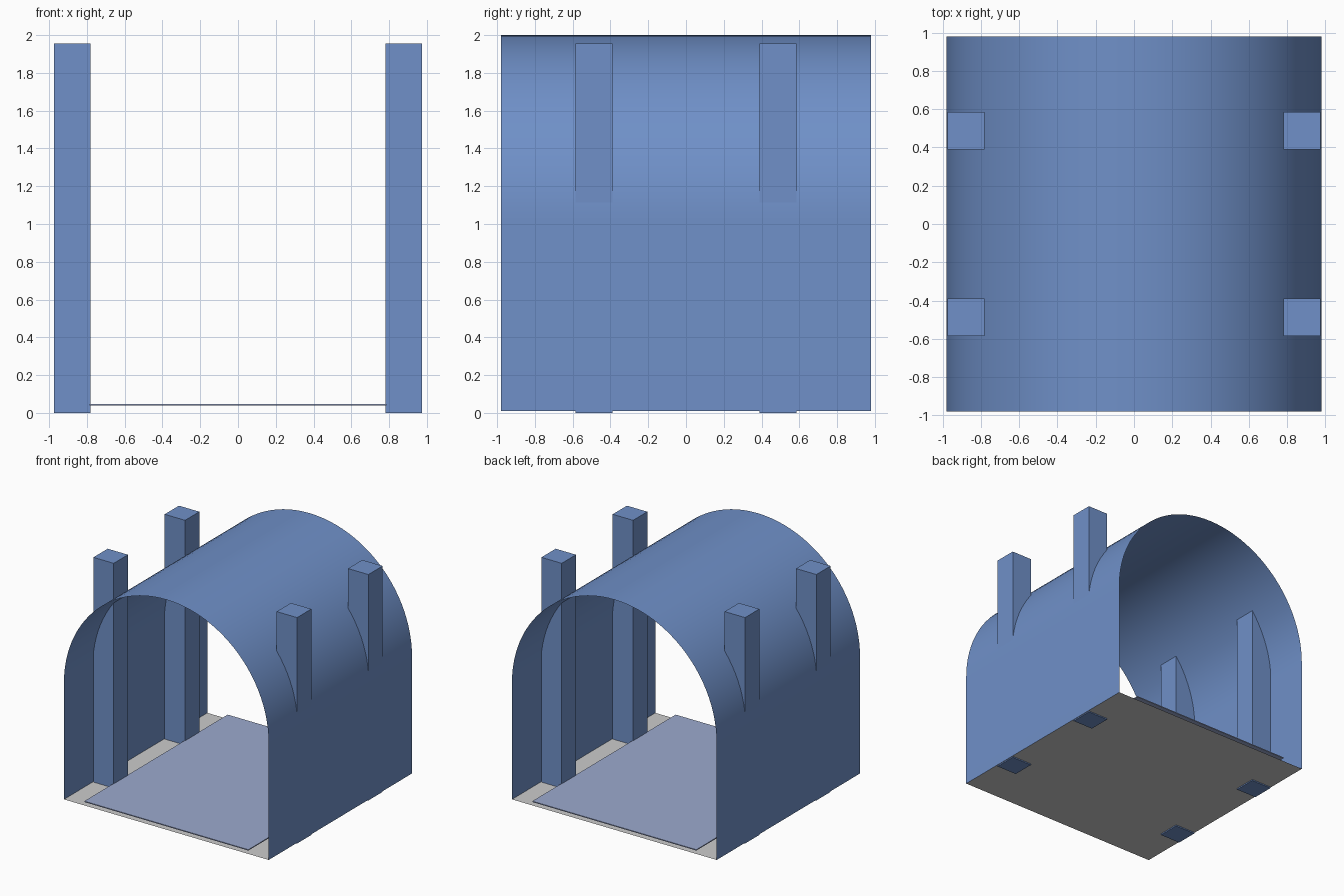
import bpy
import bmesh
import math

if "Cube" in bpy.data.objects:
    bpy.data.objects.remove(bpy.data.objects["Cube"])


def material(name, rgb):
    m = bpy.data.materials.new(name)
    m.diffuse_color = (*rgb, 1)
    m.use_nodes = True
    m.node_tree.nodes["Principled BSDF"].inputs["Base Color"].default_value = m.diffuse_color
    return m


def finish(bm, name, mat=None):
    mesh = bpy.data.meshes.new(name)
    bm.to_mesh(mesh)
    bm.free()
    obj = bpy.data.objects.new(name, mesh)
    bpy.context.collection.objects.link(obj)
    if mat:
        mesh.materials.append(mat)
    return obj


def box(name, x0, x1, y0, y1, z0, z1, mat):
    bm = bmesh.new()
    bmesh.ops.create_cube(bm, size=1)
    for v in bm.verts:
        v.co = (x1 if v.co.x > 0 else x0,
                y1 if v.co.y > 0 else y0,
                z1 if v.co.z > 0 else z0)
    return finish(bm, name, mat)


blue = material("blue", (0.16, 0.28, 0.58))
pale_blue = material("pale_blue", (0.33, 0.40, 0.62))

R = 0.98        # vault radius and half length
BASE = 0.01     # bottom of walls and floor
SPRING = 1.02   # height where the arch begins
SEGMENTS = 48

# Barrel vault: open sheet with straight walls and a half-round roof
profile = [(R, BASE)]
for i in range(SEGMENTS + 1):
    a = math.pi * i / SEGMENTS
    profile.append((R * math.cos(a), SPRING + R * math.sin(a)))
profile.append((-R, BASE))
bm = bmesh.new()
front = [bm.verts.new((x, -R, z)) for x, z in profile]
back = [bm.verts.new((x, R, z)) for x, z in profile]
for i in range(len(profile) - 1):
    f = bm.faces.new((front[i], back[i], back[i + 1], front[i + 1]))
    f.smooth = True
bm.normal_update()
if bm.faces[:][0].normal.x < 0:
    bmesh.ops.reverse_faces(bm, faces=bm.faces[:])
finish(bm, "vault", blue)

# Grey floor sheet
bm = bmesh.new()
bm.faces.new([bm.verts.new((x, y, BASE))
              for x, y in ((-R, -R), (R, -R), (R, R), (-R, R))])
finish(bm, "floor")

# Thin raised walkway between the posts
box("walkway", -0.785, 0.785, -R, R, 0.039, 0.047, pale_blue)

# Four square posts that rise through the vault
for sx, side in ((-1, "left"), (1, "right")):
    for sy, end in ((-1, "front"), (1, "back")):
        xs = sorted((sx * 0.78, sx * 0.975))
        ys = sorted((sy * 0.39, sy * 0.585))
        box(f"{end}_{side}_post", *xs, *ys, 0, 1.955, blue)
